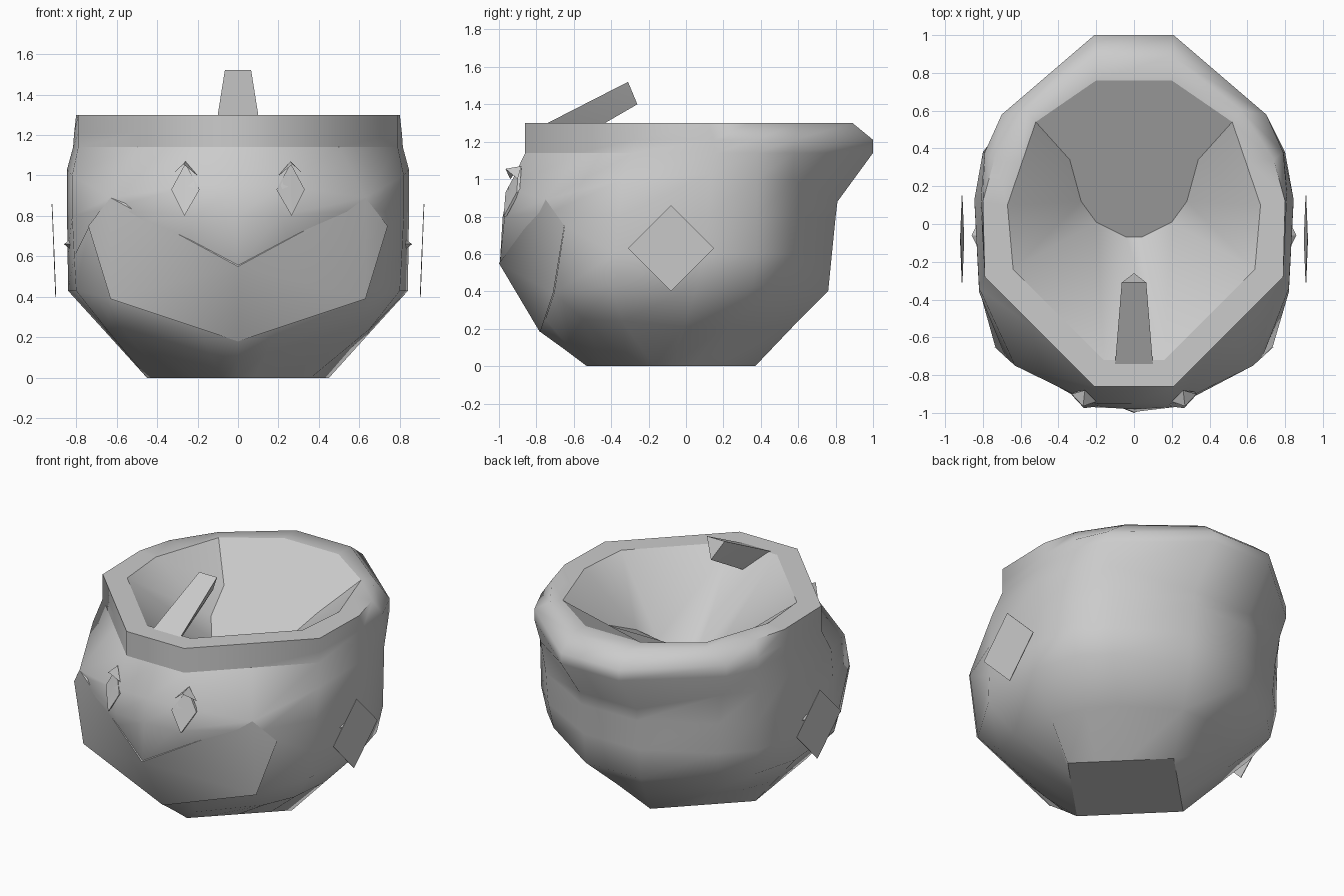
import bpy, bmesh, math

cube = bpy.data.objects.get("Cube")
if cube:
    bpy.data.objects.remove(cube, do_unlink=True)

grey = bpy.data.materials.new("plain grey")
grey.use_nodes = True
colour = (0.6, 0.6, 0.6, 1)
grey.diffuse_color = colour
grey.node_tree.nodes["Principled BSDF"].inputs["Base Color"].default_value = colour


def make(name, bm, angle=None):
    """Turn a bmesh into an object, smooth below the given angle."""
    bmesh.ops.remove_doubles(bm, verts=bm.verts, dist=0.001)
    mesh = bpy.data.meshes.new(name)
    bm.to_mesh(mesh)
    bm.free()
    mesh.materials.append(grey)
    obj = bpy.data.objects.new(name, mesh)
    bpy.context.collection.objects.link(obj)
    if angle:
        bpy.ops.object.select_all(action='DESELECT')
        obj.select_set(True)
        bpy.context.view_layer.objects.active = obj
        bpy.ops.object.shade_smooth_by_angle(angle=math.radians(angle))
    return obj


def hull(name, points, angle=None):
    """Closed solid around a few points."""
    bm = bmesh.new()
    for p in points:
        bm.verts.new(p)
    res = bmesh.ops.convex_hull(bm, input=bm.verts)
    inner = [v for v in res["geom_interior"] if isinstance(v, bmesh.types.BMVert)]
    bmesh.ops.delete(bm, geom=inner, context='VERTS')
    return make(name, bm, angle)


def flip(points):
    return [(-x, y, z) for x, y, z in points]


def mirrored(points):
    return points + flip([p for p in points if p[0]])


def loop(bm, z, half):
    """Closed ring from half an outline, back to front; a point may set its own height."""
    pts = [(p[0], p[1], p[2] if len(p) > 2 else z) for p in half]
    return [bm.verts.new(p) for p in pts + flip(pts)[::-1]]


def bridge(bm, a, b):
    n = len(a)
    for i in range(n):
        j = (i + 1) % n
        bm.faces.new((a[i], a[j], b[j], b[i]))


# Bowl body: lip, rim band, bulging cheeks, chin and a diamond foot
INNER = [(.20, .76), (.52, .54), (.595, .32), (.67, .10), (.64, -.24), (.40, -.48), (.16, -.72), (0, -.72)]
FRONT = [(.79, -.28), (.50, -.57), (.21, -.86), (0, -.86)]
RINGS = [
    (1.30, INNER),
    (1.30, [(.20, .89), (.57, .60), (.74, .34), (.80, .12)] + FRONT),
    (1.21, [(.21, 1.0), (.70, .58), (.79, .38), (.81, .15)] + FRONT),
    (1.14, [(.21, 1.0), (.70, .58), (.79, .38), (.815, .15)] + FRONT),
    (1.0, [(.21, .81, .88), (.66, .57), (.80, .38), (.845, .13, 1.03), (.82, -.34),
           (.63, -.75, .89), (.22, -.95, .95), (0, -.95, .95)]),
    (.80, [(.20, .80), (.63, .56), (.795, .38), (.845, .12), (.82, -.36),
           (.68, -.705, .83), (.21, -.97), (0, -.98)]),
    (.60, [(.20, .78), (.62, .55), (.79, .38), (.842, .10), (.81, -.38),
           (.735, -.648, .752), (.25, -.898, .686), (0, -.995, .553)]),
    (.43, [(.20, .76, .40), (.60, .52), (.76, .36), (.84, .06), (.80, -.40),
           (.625, -.705, .39), (.20, -.752, .25), (0, -.775, .18)]),
    (.21, [(.10, .57), (.42, .36), (.55, .21), (.64, -.01), (.65, -.34, .24),
           (.58, -.55, .25), (.14, -.64, .12), (0, -.65, .09)]),
    (0, [(0, .37), (.20, .17), (.33, .04), (.45, -.08), (.36, -.17), (.22, -.31), (.08, -.45), (0, -.53)]),
]
bm = bmesh.new()
loops = [loop(bm, z, half) for z, half in RINGS]
for a, b in zip(loops, loops[1:]):
    bridge(bm, a, b)
bm.faces.new(loops[-1])
bmesh.ops.remove_doubles(bm, verts=bm.verts, dist=0.001)
bmesh.ops.recalc_face_normals(bm, faces=bm.faces)
if sum(f.normal.z for f in bm.faces if f.calc_center_median().z > 1.29) < 0:
    bmesh.ops.reverse_faces(bm, faces=bm.faces)
body = make("bowl_body", bm, 50)

# Crisp edges round the foot and under the front of the rim band
for edge in body.data.edges:
    ends = [body.data.vertices[i].co for i in edge.vertices]
    foot = all(c.z < .01 for c in ends)
    band = all(abs(c.z - 1.14) < .01 and c.y < -.2 for c in ends)
    if foot or band:
        edge.use_edge_sharp = True


# Hollow: flat back slope, folded side and front walls
def shell(name, polygons, angle=None):
    """Open surface of polygons, facing up."""
    bm = bmesh.new()
    for points in polygons:
        f = bm.faces.new([bm.verts.new(p) for p in points])
        f.normal_update()
        if f.normal.z < 0:
            f.normal_flip()
    make(name, bm, angle)


LIP = [INNER[i] + (1.3,) for i in (0, 1, 3, 4, 6)]
SLOPE = [(.34, .34, 1.11), (.28, .12, 1.01), (.20, .01, .92), (.04, -.07, .85)]
half_slope = LIP[:2] + SLOPE
shell("hollow_back_slope", [half_slope + flip(half_slope)[::-1]])
walls = [
    [LIP[1], LIP[2], SLOPE[0]], [LIP[2], SLOPE[1], SLOPE[0]],
    [LIP[2], LIP[3], SLOPE[1]], [LIP[3], SLOPE[2], SLOPE[1]],
    [LIP[3], LIP[4], SLOPE[2]], [LIP[4], SLOPE[3], SLOPE[2]],
]
front = [LIP[4], SLOPE[3]]
shell("hollow_walls", walls + [flip(w) for w in walls] + [front + flip(front)[::-1]], 60)

# Chin plate with a V-shaped upper edge
hull("chin_plate", mirrored([(0, -1.0, .55), (0, -.78, .18), (.63, -.75, .89),
                             (.74, -.65, .75), (.63, -.71, .39)]), 40)

# Tapered three-sided handle leaning out of the bowl
hull("handle", mirrored([(.10, -.74, 1.30), (.065, -.31, 1.52), (0, -.26, 1.40), (0, -.64, 1.18)]), 60)

for side, sx in (("left", 1), ("right", -1)):
    # Side diamond, tilted slightly, with a small peg behind it
    pts = []
    for i in range(4):
        a = i * math.pi / 2
        z = .63 + .23 * math.sin(a)
        x = .91 + .04 * (z - .63)
        pts += [(sx * (x + t), -.08 + .23 * math.cos(a), z) for t in (-.002, .002)]
    hull(side + "_side_diamond", pts)
    hull(side + "_peg", [(sx * .86, -.06, .66)] +
         [(sx * .81, -.06 + dy, .66 + dz) for dy, dz in ((.1, 0), (-.1, 0), (0, .04), (0, -.04))])

    # Diamond eye and pointed brow
    eye = [(.26, -.895, 1.06), (.33, -.905, .93), (.265, -.975, .80), (.19, -.965, .93)]
    hull(side + "_eye", [(sx * x, y + t, z) for x, y, z in eye for t in (0, .015)])
    tip, back = (sx * .27, -.965, 1.055), (sx * .26, -.88, 1.07)
    shell(side + "_brow", [[tip, back, (sx * .20, -.94, 1.0)], [tip, back, (sx * .33, -.90, 1.0)]])
